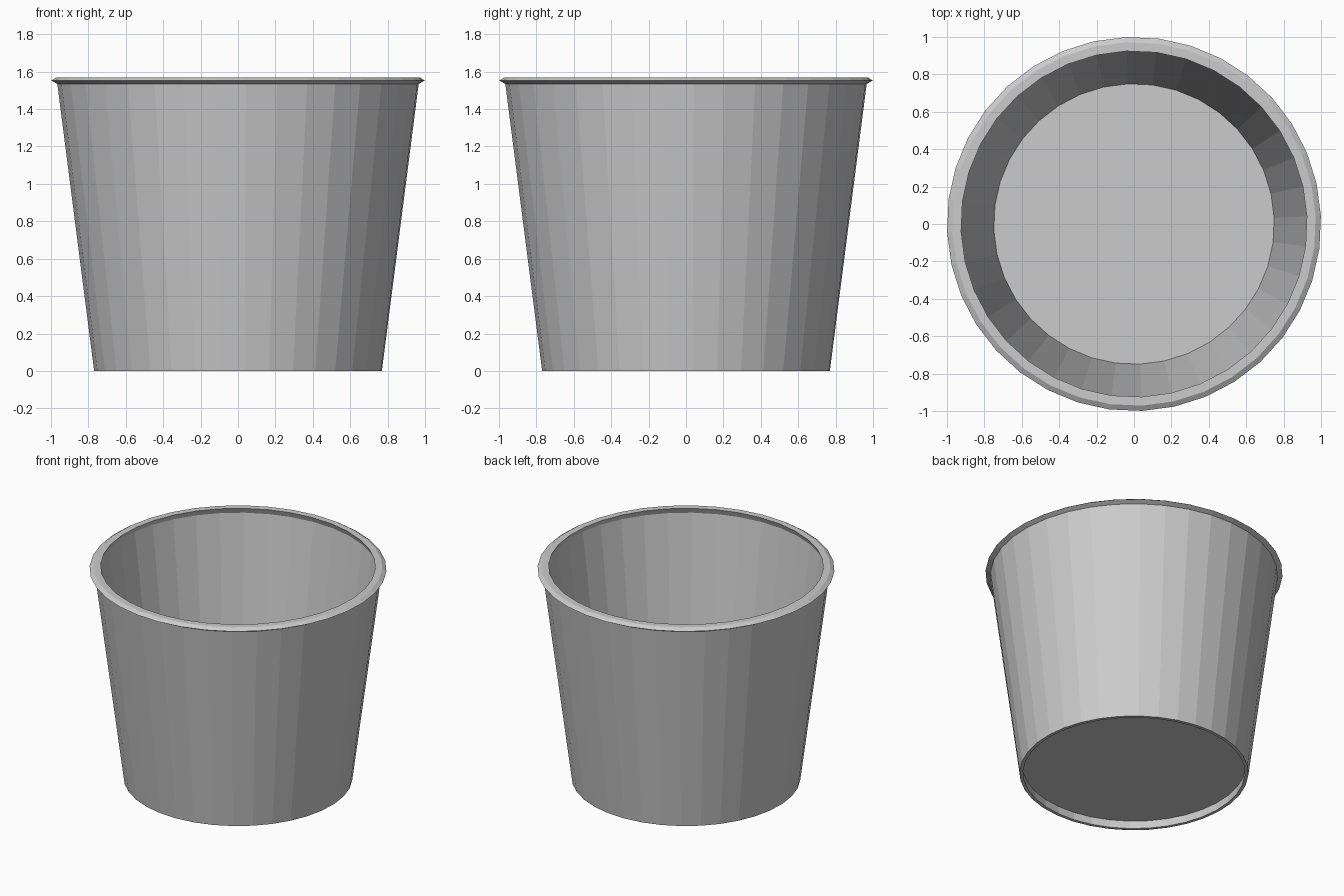
import bpy, bmesh
from math import sin, cos, pi, radians

if "Cube" in bpy.data.objects:
    bpy.data.objects.remove(bpy.data.objects["Cube"])

SIDES = 36
OFFSET = radians(2.5)


def lathe(name, profile, sides=SIDES):
    """Revolve an (r, z) profile about z; r = 0 ends are closed by fans."""
    bm = bmesh.new()
    rings = []
    for r, z in profile:
        if r == 0:
            rings.append([bm.verts.new((0, 0, z))] * sides)
        else:
            rings.append([bm.verts.new((r * cos(OFFSET + 2 * pi * i / sides),
                                        r * sin(OFFSET + 2 * pi * i / sides), z))
                          for i in range(sides)])
    for a, b in zip(rings, rings[1:]):
        for i in range(sides):
            j = (i + 1) % sides
            quad = list(dict.fromkeys((a[i], a[j], b[j], b[i])))
            bm.faces.new(quad)
    bmesh.ops.recalc_face_normals(bm, faces=bm.faces[:])
    mesh = bpy.data.meshes.new(name)
    bm.to_mesh(mesh)
    bm.free()
    obj = bpy.data.objects.new(name, mesh)
    bpy.context.collection.objects.link(obj)
    return obj


# Bucket: recessed underside, tapered wall, beaded rim, inner wall and floor
lathe("bucket", [
    (0, 0.06), (0.752, 0.06), (0.747, 0.0), (0.77, 0.0),   # underside and foot ring
    (0.967, 1.535), (1.0, 1.552), (0.972, 1.57),           # outer wall and rim
    (0.925, 1.57), (0.942, 1.53),                          # rim top and inner lip
    (0.75, 0.08), (0, 0.08),                               # inner wall and floor
])
